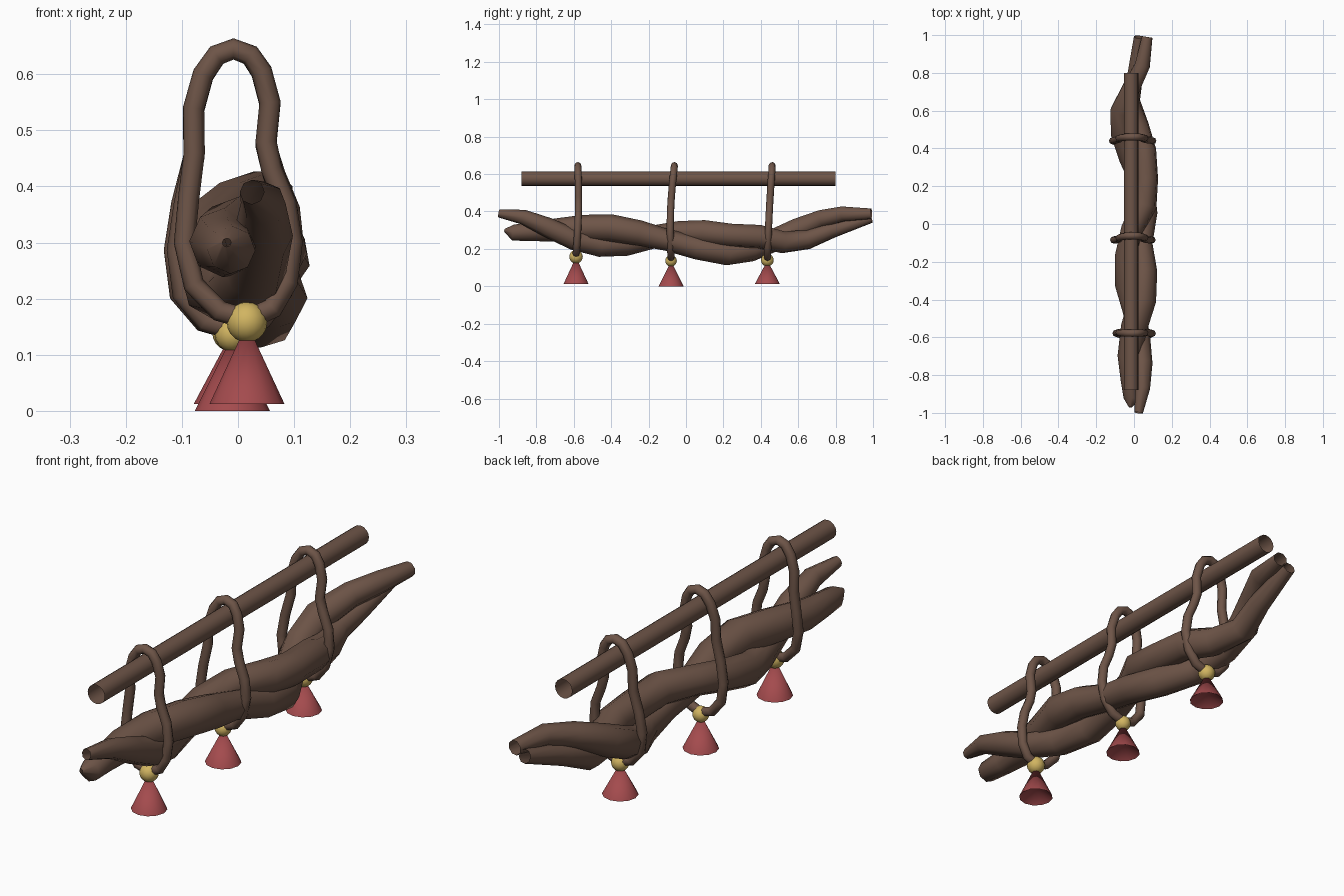
import bpy
import math
from math import radians

old = bpy.data.objects.get("Cube")
if old:
    bpy.data.objects.remove(old, do_unlink=True)


def material(name, rgb):
    m = bpy.data.materials.new(name)
    m.use_nodes = True
    m.diffuse_color = (*rgb, 1)
    m.node_tree.nodes["Principled BSDF"].inputs["Base Color"].default_value = (*rgb, 1)
    return m


BROWN = material("brown bark", (0.155, 0.09, 0.064))
RED = material("faded red", (0.37, 0.07, 0.075))
GOLD = material("soft gold", (0.64, 0.46, 0.12))


def finish(obj, name, mat, angle=45):
    obj.name = name
    obj.data.name = name
    obj.data.materials.clear()
    obj.data.materials.append(mat)
    bpy.ops.object.shade_smooth_by_angle(angle=radians(angle))


def tube(name, points, radii, closed=False):
    """Open-ended eight-sided tube along a path."""
    curve = bpy.data.curves.new(name, "CURVE")
    curve.dimensions = "3D"
    curve.bevel_depth = 1
    curve.bevel_resolution = 2
    curve.use_fill_caps = False
    spline = curve.splines.new("POLY")
    spline.points.add(len(points) - 1)
    for p, co, r in zip(spline.points, points, radii):
        p.co = (*co, 1)
        p.radius = r
    spline.use_cyclic_u = closed
    obj = bpy.data.objects.new(name, curve)
    bpy.context.collection.objects.link(obj)
    bpy.ops.object.select_all(action="DESELECT")
    obj.select_set(True)
    bpy.context.view_layer.objects.active = obj
    bpy.ops.object.convert(target="MESH")
    finish(bpy.context.object, name, BROWN, 60)


# Straight hanging rod, open at both ends
bpy.ops.mesh.primitive_cylinder_add(vertices=16, radius=0.038, depth=1.68, end_fill_type="NOTHING",
                                    location=(-0.015, -0.04, 0.575), rotation=(radians(90), 0, 0))
finish(bpy.context.object, "hanging_rod", BROWN)

# Two thick branches twisted around each other: x, y, z, radius
branch_a = [(0.025, -1.0, 0.39, 0.022), (0.045, -0.87, 0.37, 0.04), (0.045, -0.74, 0.315, 0.053),
            (0.03, -0.6, 0.25, 0.056), (0.0, -0.46, 0.217, 0.06), (-0.035, -0.32, 0.228, 0.066),
            (-0.04, -0.17, 0.265, 0.062), (-0.01, -0.03, 0.29, 0.06), (0.055, 0.1, 0.288, 0.067),
            (0.065, 0.24, 0.272, 0.064), (0.055, 0.39, 0.266, 0.064), (0.02, 0.52, 0.235, 0.06),
            (-0.02, 0.65, 0.25, 0.054), (0.005, 0.78, 0.3, 0.044), (0.025, 0.99, 0.365, 0.027)]
branch_b = [(-0.02, -0.97, 0.3, 0.008), (-0.012, -0.925, 0.287, 0.043), (-0.02, -0.83, 0.292, 0.05),
            (-0.025, -0.7, 0.3, 0.062), (0.0, -0.55, 0.312, 0.07), (0.045, -0.4, 0.312, 0.073),
            (0.055, -0.25, 0.285, 0.068), (0.04, -0.1, 0.247, 0.058), (0.062, 0.06, 0.205, 0.062),
            (0.045, 0.22, 0.175, 0.063), (-0.02, 0.35, 0.192, 0.06), (-0.062, 0.48, 0.25, 0.062),
            (-0.066, 0.6, 0.305, 0.062), (-0.01, 0.73, 0.362, 0.05), (0.045, 0.84, 0.387, 0.043),
            (0.07, 0.99, 0.388, 0.03)]
for name, pts in (("twisted_branch_a", branch_a), ("twisted_branch_b", branch_b)):
    tube(name, [p[:3] for p in pts], [p[3] for p in pts])

# Rope loop outline in x and z, waisted in the middle
loop = [(0.016, 0.163), (0.06, 0.183), (0.087, 0.23), (0.096, 0.3), (0.085, 0.37), (0.06, 0.43),
        (0.05, 0.48), (0.057, 0.55), (0.042, 0.605), (0.022, 0.634), (-0.008, 0.645), (-0.038, 0.634),
        (-0.062, 0.6), (-0.079, 0.54), (-0.078, 0.46), (-0.088, 0.38), (-0.096, 0.3), (-0.08, 0.225),
        (-0.035, 0.178)]
# Name, bottom y, lean, bow, width, height factor, ornament x, bead z, bead radius, cone base z
hangers = [("front", -0.588, 0.01, 0.008, 1.0, 1.0, 0.016, 0.158, 0.036, 0.012),
           ("middle", -0.08, 0.018, -0.012, 1.06, 1.04, -0.01, 0.136, 0.031, 0.0),
           ("back", 0.435, 0.026, -0.003, 1.11, 1.04, -0.012, 0.14, 0.034, 0.012)]
for name, y, lean, bow, wide, tall, ox, bz, br, cz in hangers:
    path = []
    for x, z in loop:
        low = (0.645 - z) / 0.482
        w = wide if z < 0.46 else 1
        path.append((x * w + (ox - 0.014) * low ** 4,
                     y + lean * (1 - low) + bow * math.sin(math.pi * low),
                     0.645 - (0.645 - z) * tall))
    tube(name + "_rope_loop", path, [0.019] * len(path), True)

    # Gold bead under each loop
    bpy.ops.mesh.primitive_uv_sphere_add(segments=16, ring_count=10, radius=br, location=(ox, y, bz))
    finish(bpy.context.object, name + "_bead", GOLD)

    # Red cone with a hollow underside
    top = bz - 0.002
    bpy.ops.mesh.primitive_cone_add(vertices=12, radius1=0.067, radius2=0, depth=top - cz,
                                    end_fill_type="TRIFAN", location=(ox, y, (top + cz) / 2))
    cone = bpy.context.object
    for v in cone.data.vertices:
        if v.co.z < 0 and v.co.xy.length < 0.01:
            v.co.z += (top - cz) * 0.35
    finish(cone, name + "_cone", RED, 30)
